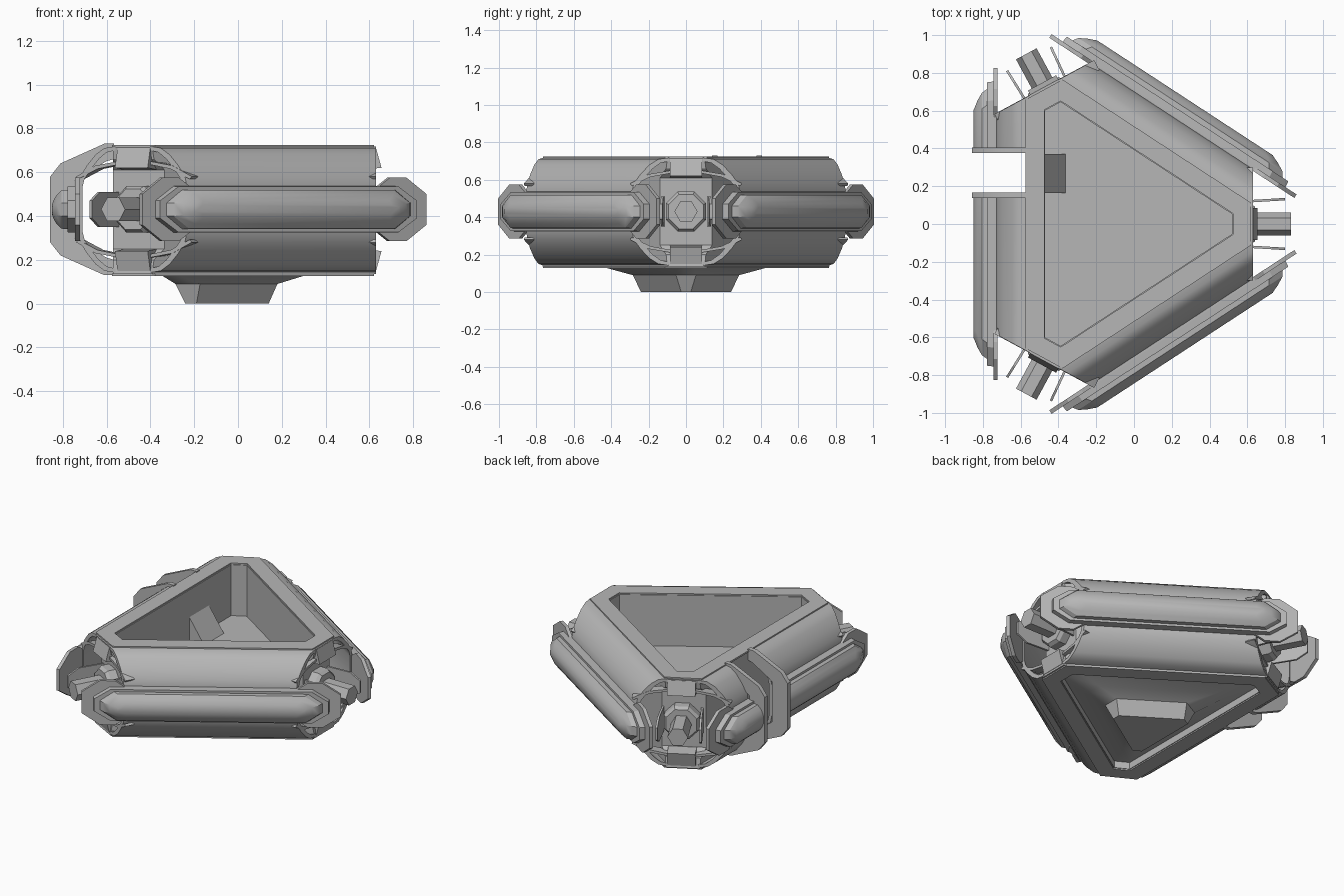
import bpy, bmesh, math
from mathutils import Vector

if "Cube" in bpy.data.objects:
    bpy.data.objects.remove(bpy.data.objects["Cube"])

ZC = 0.43
metal = bpy.data.materials.new("mid grey metal")
metal.diffuse_color = (0.47, 0.47, 0.47, 1)
metal.use_nodes = True
metal.node_tree.nodes["Principled BSDF"].inputs["Base Color"].default_value = metal.diffuse_color


def loft(name, rings, loop=False, cuts=()):
    """Skin a list of equal-length point rings; cuts are (point, normal) planes."""
    bm = bmesh.new()
    vs = [[bm.verts.new(p) for p in r] for r in rings]
    n = len(rings[0])
    for a in range(len(vs) if loop else len(vs) - 1):
        A, B = vs[a], vs[(a + 1) % len(vs)]
        for i in range(n):
            j = (i + 1) % n
            bm.faces.new((A[i], A[j], B[j], B[i]))
    if not loop:
        bm.faces.new(vs[0][::-1])
        bm.faces.new(vs[-1])
    for co, no in cuts:
        geom = bm.verts[:] + bm.edges[:] + bm.faces[:]
        bmesh.ops.bisect_plane(bm, geom=geom, plane_co=co, plane_no=no, clear_outer=True)
        edges = [e for e in bm.edges if e.is_boundary]
        if edges:
            bmesh.ops.holes_fill(bm, edges=edges)
    bmesh.ops.recalc_face_normals(bm, faces=bm.faces)
    me = bpy.data.meshes.new(name)
    bm.to_mesh(me)
    bm.free()
    ob = bpy.data.objects.new(name, me)
    bpy.context.collection.objects.link(ob)
    me.materials.append(metal)
    bpy.context.view_layer.objects.active = ob
    ob.select_set(True)
    bpy.ops.object.shade_smooth_by_angle(angle=math.radians(28))
    ob.select_set(False)
    return ob


# Plan lines of the six-sided body: (normal x, normal y, offset, is_corner)
LINES = [(1, 0, 0.63, True), (0.547, 0.837, 0.428, False),
         (-0.476, 0.879, 0.862, True), (-1, 0, 0.57, False),
         (-0.476, -0.879, 0.862, True), (0.547, -0.837, 0.428, False)]


def plan(side, corner, z, left=0):
    """Body outline with its sides and corners moved; left adds to the two left corners."""
    off = [r + ((corner + (left if i else 0)) if c else side)
           for i, (a, b, r, c) in enumerate(LINES)]
    pts = []
    for i in range(6):
        j = (i + 1) % 6
        (a, b), (p, q), r, s = LINES[i][:2], LINES[j][:2], off[i], off[j]
        k = a * q - b * p
        pts.append(Vector(((r * q - b * s) / k, (a * s - r * p) / k, z)))
    return pts


# Main frame with recessed corners and an open middle
loft("main_frame", [plan(*r) for r in (
    (0, 0, 0.135), (0, -0.01, 0.2), (0, -0.06, 0.25), (0, -0.06, 0.61), (0, -0.01, 0.66),
    (0, 0, 0.715), (-0.1, -0.11, 0.715), (-0.1, -0.11, 0.135))], loop=True)
# Thin rims round both openings
for nm, z0, z1 in (("top_rim", 0.713, 0.724), ("bottom_rim", 0.127, 0.137)):
    loft(nm, [plan(0.005, -0.01, z0), plan(0.005, -0.01, z1),
              plan(-0.095, -0.105, z1), plan(-0.095, -0.105, z0)], loop=True)
# Deck inside the frame and the hopper hanging below it
loft("deck_and_hopper", [plan(*r) for r in (
    (-0.098, -0.108, 0.38), (-0.098, -0.108, 0.18), (-0.22, -0.32, 0.13, -0.03),
    (-0.285, -0.45, 0.09, -0.08), (-0.33, -0.49, 0, -0.07))])
# Sloped doorway block on the deck
loft("deck_doorway", [[(-0.49, y, 0.37), (-0.355, y, 0.37), (-0.48, y, 0.55), (-0.49, y, 0.55)]
                      for y in (0.165, 0.37)])

SKIN = [(-0.01, 0.288), (0.04, 0.28), (0.08, 0.25), (0.12, 0.2), (0.15, 0.15), (0.16, 0.1)]
SKIN_IN = [(0.14, 0.1), (0.13, 0.14), (0.1, 0.185), (0.065, 0.23), (0.03, 0.26), (-0.01, 0.27)]


def octo(L, c, h, e):
    """Long bar outline with chamfered ends, as (along, height)."""
    return [(L, -e), (L, e), (L - c, h), (c - L, h), (-L, e), (-L, -e), (c - L, -h), (L - c, -h)]


def flared(L):
    """Long plate outline, wider near its chamfered ends."""
    q = [(L, 0.07), (L - 0.11, 0.145), (L - 0.2, 0.145), (L - 0.26, 0.105)]
    top = q + [(-s, z) for s, z in q[::-1]]
    return top + [(s, -z) for s, z in top[::-1]]


def arm(label, n, r, mid, extra, gap=()):
    n = Vector((n[0], n[1], 0))
    t = Vector((-n.y, n.x, 0))
    ends = [((a * o, b * o, 0), (a, b, 0)) for a, b, o, c in LINES if c]

    def at(s, d, z):
        return n * (r + d) + t * (mid + s) + Vector((0, 0, ZC + z))

    def bar(name, levels):
        loft(label + name, [[at(s, d, z) for s, z in octo(L + extra, c, h, e)]
                            for d, L, c, h, e in levels], cuts=gap)

    # Curved hollow hull skin, trimmed at the corners
    half = SKIN + [(d, -z) for d, z in SKIN[::-1]]
    inner = [(d, -z) for d, z in SKIN_IN[::-1]] + SKIN_IN
    loft(label + "hull_skin", [[at(s, d, z) for d, z in half + inner] for s in (-0.95, 0.95)],
         cuts=ends + list(gap))
    # Thin flared backing plate, raised border and rounded pod
    loft(label + "backing_plate", [[at(s, d, z) for s, z in flared(0.775 + extra)]
                                   for d in (0.152, 0.174)], cuts=gap)
    bar("pod_border", [(0.17, 0.705, 0.1, 0.106, 0.04), (0.208, 0.7, 0.1, 0.104, 0.04)])
    bar("pod", [(0.2, 0.67, 0.085, 0.09, 0.03), (0.235, 0.645, 0.085, 0.088, 0.03),
                (0.258, 0.605, 0.07, 0.066, 0.025), (0.272, 0.57, 0.06, 0.042, 0.02),
                (0.279, 0.555, 0.04, 0.02, 0.01)])


for s, nm in ((1, "back_"), (-1, "front_")):
    arm(nm, (0.547, s * 0.837), 0.428, 0.14 * s, 0)
# The left arm is split by a docking gap
arm("left_near_", (-1, 0), 0.57, 0, 0.05, [((0, 0.15, 0), (0, 1, 0))])
arm("left_far_", (-1, 0), 0.57, 0, 0.05, [((0, 0.395, 0), (0, -1, 0))])

# Collars framing both sides of the docking gap
upper = [(-0.565, 0.3), (-0.61, 0.3), (-0.81, 0.21), (-0.857, 0.15)]
lower = [(x, -z) for x, z in upper[::-1]]
hole = [(-0.745, -0.13), (-0.72, -0.15), (-0.6, -0.22), (-0.565, -0.23)]
hole = hole[::-1] + [(x, -z) for x, z in hole]
collar = upper + lower + hole
for nm, y0, y1 in (("near_collar", 0.138, 0.168), ("far_collar", 0.377, 0.405)):
    loft(nm, [[(x, y, ZC + z) for x, z in collar] for y in (y0, y1)])

# Corner equipment: thruster, fins and gussets
for nm, ox, oy, dx, dy in (("right_", 0.63, 0, 1, 0), ("back_left_", -0.475, 0.725, -0.476, 0.879),
                           ("front_left_", -0.475, -0.725, -0.476, -0.879)):
    def at(u, v, z):
        return Vector((ox + dx * u - dy * v, oy + dy * u + dx * v, ZC + z))

    def tube(name, k, steps, turn):
        loft(nm + name, [[at(u, rad * math.cos(2 * math.pi * (i + turn) / k),
                             rad * math.sin(2 * math.pi * (i + turn) / k)) for i in range(k)]
                         for u, rad in steps])

    tube("thruster_collar", 8, [(-0.07, 0.115), (-0.01, 0.115), (0.01, 0.1)], 0.5)
    tube("thruster_rod", 6, [(0.0, 0.062), (0.2, 0.062)], 0)
    for v in (-1, 1):
        # Flat fins beside the thruster
        loft(nm + "fin", [[at(u, v * (w + u * 0.06), z) for u, z in
                           ((-0.07, -0.08), (0.1, -0.08), (0.17, -0.04), (0.17, 0.04),
                            (0.1, 0.08), (-0.07, 0.08))] for w in (0.115, 0.128)])
        for z in (-1, 1):
            # Thin straight gussets joining the corner to the arm ends
            loft(nm + "gusset", [[at(u, v * w, z * h) for w, h in
                                  ((0.08, 0.22), (0.2, 0.2), (0.3, 0.15),
                                   (0.29, 0.138), (0.19, 0.185), (0.08, 0.205))]
                                 for u in (-0.06, 0.0)])
    # Corner lugs above and below the thruster
    for z in (-1, 1):
        loft(nm + "lug", [[at(u, v, z * h) for u, h in
                           ((-0.07, 0.28), (0.0, 0.28), (0.025, 0.19), (-0.07, 0.18))]
                          for v in (-0.085, 0.085)])
